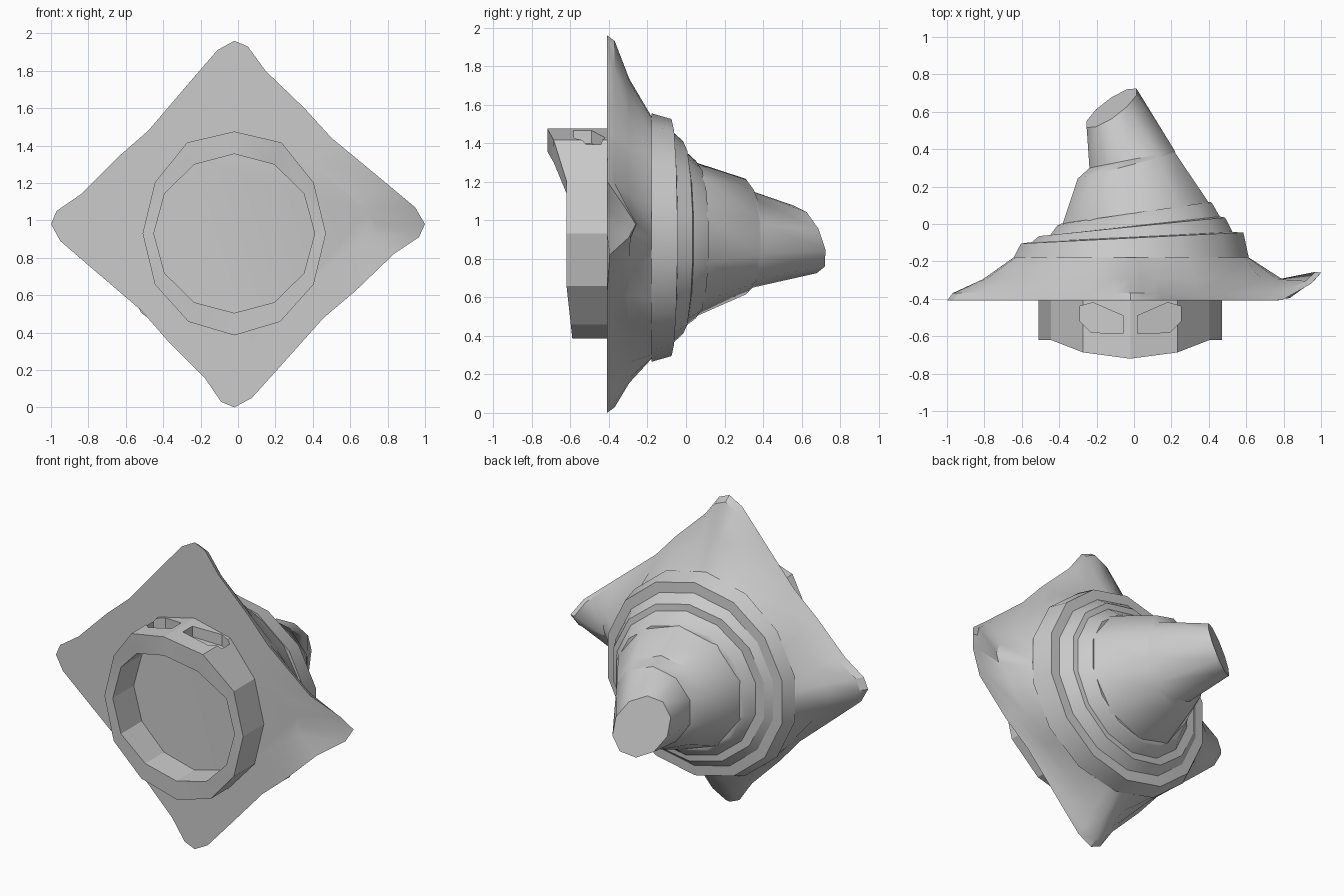
import bpy, bmesh, math
from mathutils import Matrix

if "Cube" in bpy.data.objects:
    bpy.data.objects.remove(bpy.data.objects["Cube"], do_unlink=True)

GREY = (0.6, 0.6, 0.6, 1)
grey = bpy.data.materials.new("plain grey")
grey.use_nodes = True
grey.diffuse_color = GREY
grey.node_tree.nodes["Principled BSDF"].inputs["Base Color"].default_value = GREY


def loft(name, loops, close=False, start_cap=False, end_cap=False):
    """Skin a list of equally long point loops."""
    bm = bmesh.new()
    rows = [[bm.verts.new(p) for p in loop] for loop in loops]
    pairs = list(zip(rows, rows[1:]))
    if close:
        pairs.append((rows[-1], rows[0]))
    n = len(rows[0])
    for a, b in pairs:
        for i in range(n):
            j = (i + 1) % n
            bm.faces.new((a[i], a[j], b[j], b[i]))
    if start_cap:
        bm.faces.new(rows[0])
    if end_cap:
        bm.faces.new(rows[-1])
    bmesh.ops.recalc_face_normals(bm, faces=bm.faces)
    mesh = bpy.data.meshes.new(name)
    bm.to_mesh(mesh)
    bm.free()
    mesh.materials.append(grey)
    obj = bpy.data.objects.new(name, mesh)
    bpy.context.collection.objects.link(obj)
    return obj


def smooth(obj, degrees):
    bpy.ops.object.select_all(action="DESELECT")
    bpy.context.view_layer.objects.active = obj
    obj.select_set(True)
    bpy.ops.object.shade_smooth_by_angle(angle=math.radians(degrees))


def ring(cx, cz, rx, rz, y, slope_x=0, slope_z=0, n=14):
    """Ellipse around the y axis lying in a tilted plane."""
    points = []
    for i in range(n):
        a = math.tau * i / n
        dx, dz = rx * math.sin(a), rz * math.cos(a)
        points.append((cx + dx, y + slope_x * dx + slope_z * dz, cz + dz))
    return points


# Diamond base: one quarter of the outline turned four times
CZ = 0.98
outline = []
quarter = [(0, .98), (.07, .95), (.16, .82), (.36, .62), (.5, .46), (.78, .22), (.93, .09)]
for turn in range(4):
    for x, z in quarter:
        for _ in range(turn):
            x, z = z, -x
        outline.append((1.02 * x - .02 * abs(z), z))


def base_loop(scale, y, bend=True):
    # the corner on the model's left curls backwards
    return [(x * scale, y + (2.6 * max(0, x * scale - .76) ** 2 if bend else 0),
             CZ + z * scale) for x, z in outline]


rim = base_loop(.97, -.37)
hub = []
for x, z in outline:
    a = math.atan2(x, z)
    hub.append((-.015 + .63 * math.sin(a), -.18, .91 + .63 * math.cos(a)))
slope = [((p[0] + q[0]) / 2, -.295, (p[2] + q[2]) / 2) for p, q in zip(rim, hub)]
base = loft("diamond_base",
            [base_loop(.74, -.41, False), base_loop(1, -.41), rim, slope, hub],
            start_cap=True, end_cap=True)
smooth(base, 30)

# Stepped cone, leaning sideways, with a slanted flat tip
cone = loft("stepped_cone", [ring(*r) for r in (
    (-.015, .91, .645, .645, -.18),
    (-.01, .91, .61, .615, -.075, .05),
    (-.01, .91, .55, .55, -.07, .05),
    (-.01, .91, .51, .5, -.015, .1),
    (.005, .905, .465, .46, -.01, .11),
    (.005, .9, .425, .41, .05, .14),
    (.01, .9, .41, .395, .06, .145))], start_cap=True, end_cap=True)
smooth(cone, 28)
nose = loft("cone_nose", [ring(*r, n=10) for r in (
    (.01, .9, .415, .4, .05, .145),
    (-.04, .915, .275, .3, .31, .26),
    (-.01, .9, .24, .25, .345, .2),
    (-.12, .9, .14, .175, .62, .65, -.33))], start_cap=True, end_cap=True)
smooth(nose, 40)

# Hollow collar on the underside, with a raised peak on top
SIDES = 12
outer_back, outer_front, inner_front, inner_back = [], [], [], []
for i in range(SIDES):
    a = math.tau * i / SIDES
    s, c = math.sin(a), math.cos(a)
    bulge = 1.03 if i in (1, SIDES - 1) else 1
    front = -.62 - .1 * max(0, (c - .5) * 2) ** 1.3 + .03 * max(0, -c - .5) * 2
    ox, oz = -.02 + .49 * s * bulge, .93 + .545 * c * bulge
    ix, iz = -.02 + .43 * s, .93 + .425 * c
    outer_back.append((ox, -.4, oz))
    outer_front.append((ox, front, oz))
    inner_front.append((ix, front * .97 - .02, iz))
    inner_back.append((ix, -.4, iz))
collar = loft("collar", [outer_back, outer_front, inner_front, inner_back], close=True)

# Two shallow pockets cut into the top of the collar
for side, label in ((1, "left"), (-1, "right")):
    plan = [(.04, -.585), (.21, -.58), (.27, -.52), (.27, -.44), (.2, -.42), (.04, -.49)]
    tilt = Matrix.Rotation(side * math.radians(15), 4, "Y")
    cutter = loft(label + "_pocket_cutter",
                  [[(side * x - .02, y, z - .27 * x) for x, y in plan] for z in (1.41, 1.7)],
                  start_cap=True, end_cap=True)
    cutter.hide_render = True
    cutter.hide_set(True)
    cut = collar.modifiers.new(label + "_pocket", "BOOLEAN")
    cut.operation = "DIFFERENCE"
    cut.solver = "EXACT"
    cut.object = cutter
smooth(collar, 25)
